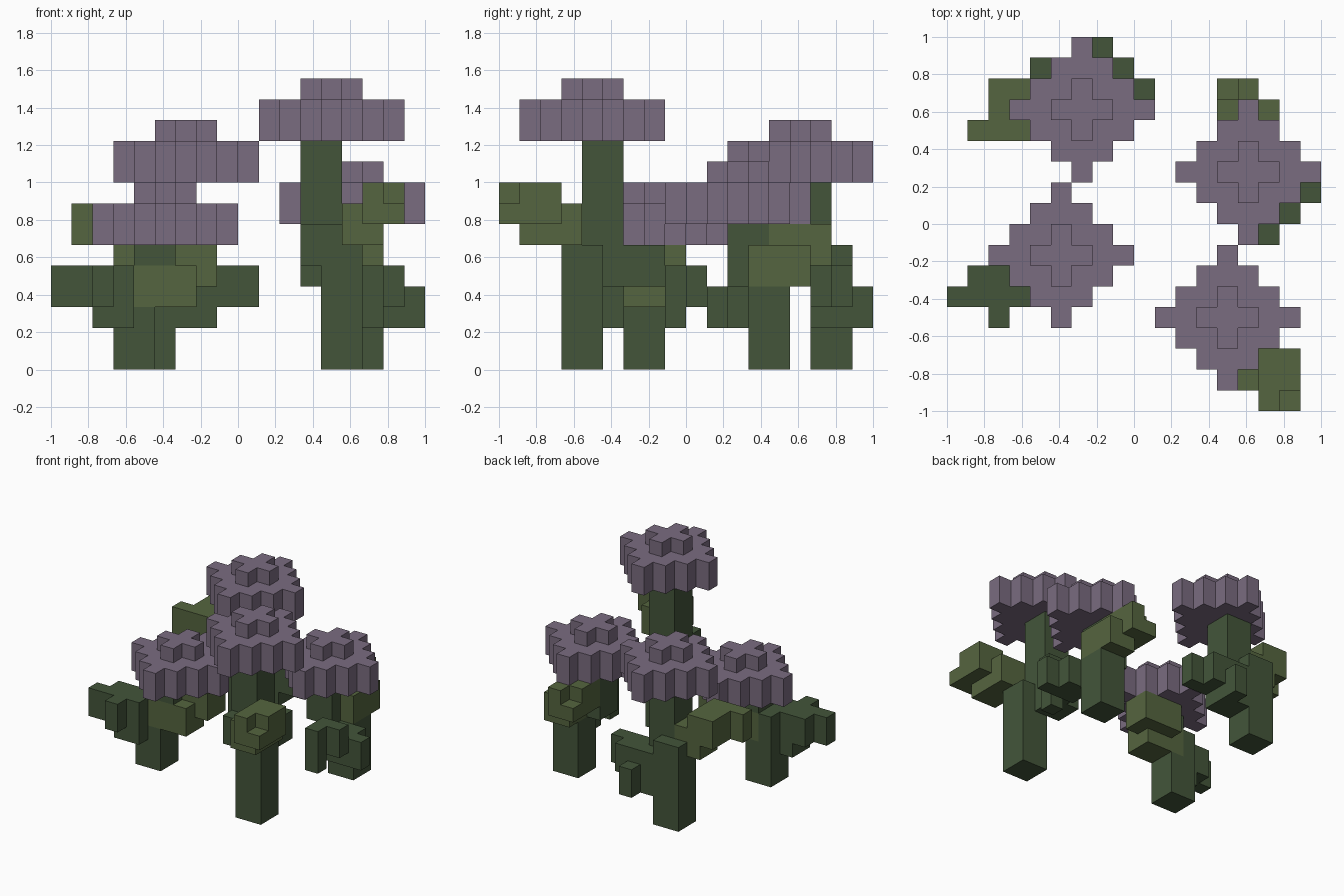
import bpy, bmesh, math

if "Cube" in bpy.data.objects:
    bpy.data.objects.remove(bpy.data.objects["Cube"])

U = 1 / 9  # size of one voxel


def material(name, rgb):
    m = bpy.data.materials.new(name)
    m.diffuse_color = (*rgb, 1)
    m.use_nodes = True
    m.node_tree.nodes["Principled BSDF"].inputs["Base Color"].default_value = m.diffuse_color
    return m


PETAL = material("dusty_purple", (0.195, 0.15, 0.216))
DARK = material("dark_green", (0.056, 0.091, 0.042))
LIGHT = material("olive_green", (0.091, 0.130, 0.050))


def block(x, y, z, wide=2, deep=2, tall=2):
    return {(x + i, y + j, z + k) for i in range(wide) for j in range(deep) for k in range(tall)}


def diamond(x, y, z, r, tall):
    return {(x + i, y + j, z + k) for i in range(-r, r + 1) for j in range(-r, r + 1)
            for k in range(tall) if abs(i) + abs(j) <= r}


def fan(x, y, z, sx, sy):
    """Corner cell with one neighbour along each direction, two voxels tall."""
    return {(x + i * sx, y + j * sy, z + k) for i, j in ((0, 0), (1, 0), (0, 1)) for k in (0, 1)}


def flower(x, y, z):
    return diamond(x, y, z, 3, 2) | diamond(x, y, z + 2, 1, 1)


def stem(foot, neck, bend, top):
    """Straight foot, then a neck shifted sideways up to the flower."""
    return block(*foot, 0, tall=bend) | block(*neck, bend - 1, tall=top - bend + 1)


def build(name, cells, mat):
    """Outer skin of a set of voxels, with flat faces merged."""
    bm = bmesh.new()
    verts = {}
    for c in sorted(cells):
        for axis in range(3):
            for side in (0, 1):
                n = list(c)
                n[axis] += 2 * side - 1
                if tuple(n) in cells:
                    continue
                a, b = (axis + 1) % 3, (axis + 2) % 3
                loop = []
                for da, db in ((0, 0), (1, 0), (1, 1), (0, 1)):
                    p = list(c)
                    p[axis] += side
                    p[a] += da
                    p[b] += db
                    p = tuple(p)
                    if p not in verts:
                        verts[p] = bm.verts.new([k * U for k in p])
                    loop.append(verts[p])
                bm.faces.new(loop if side else loop[::-1])
    bmesh.ops.dissolve_limit(bm, angle_limit=math.radians(1), verts=bm.verts[:], edges=bm.edges[:])
    me = bpy.data.meshes.new(name)
    bm.to_mesh(me)
    bm.free()
    me.materials.append(mat)
    bpy.context.collection.objects.link(bpy.data.objects.new(name, me))


def plant(name, head, stalk, light, dark):
    # the parts share no voxels, so no faces overlap
    build(name + "_flower", head, PETAL)
    build(name + "_light_leaf", light, LIGHT)
    build(name + "_dark_leaf", dark - light - stalk, DARK)
    build(name + "_stem", stalk - light, DARK)


# back left plant
plant("back_left", flower(-3, 5, 9), stem((-5, 6), (-4, 5), 6, 9),
      block(-8, 4, 6, wide=3, deep=1) | block(-7, 5, 6) | block(-6, 5, 5),
      block(-3, 6, 2, tall=3) | fan(-2, 6, 3, 1, 1) | fan(-1, 6, 3, 1, 1)
      | block(-2, 7, 2, wide=1))

# front left plant
plant("front_left", flower(-4, -2, 6), stem((-6, -3), (-5, -3), 5, 6),
      block(-5, -3, 3, wide=3) | block(-4, -2, 4, wide=3),
      fan(-8, -4, 3, -1, 1) | block(-7, -4, 2, tall=3) | block(-7, -5, 3, wide=1))

# back right plant
plant("back_right", flower(5, 2, 7), stem((5, 3), (4, 2), 5, 7),
      (block(4, 4, 5, deep=3) | block(5, 3, 4, deep=3)) - {(4, 6, 6)},
      block(6, 1, 2) | block(7, 1, 2, deep=1) | fan(6, 0, 3, 1, -1)
      | block(6, -1, 2, wide=1, deep=1))

# front right plant, the tallest
plant("front_right", flower(4, -5, 11),
      stem((4, -6), (3, -5), 6, 11) | block(3, -6, 5),
      (block(6, -9, 7, deep=3) | block(5, -8, 6, deep=3)) - {(7, -9, 8)},
      block(3, -4, 4) | block(4, -3, 4, wide=1))
